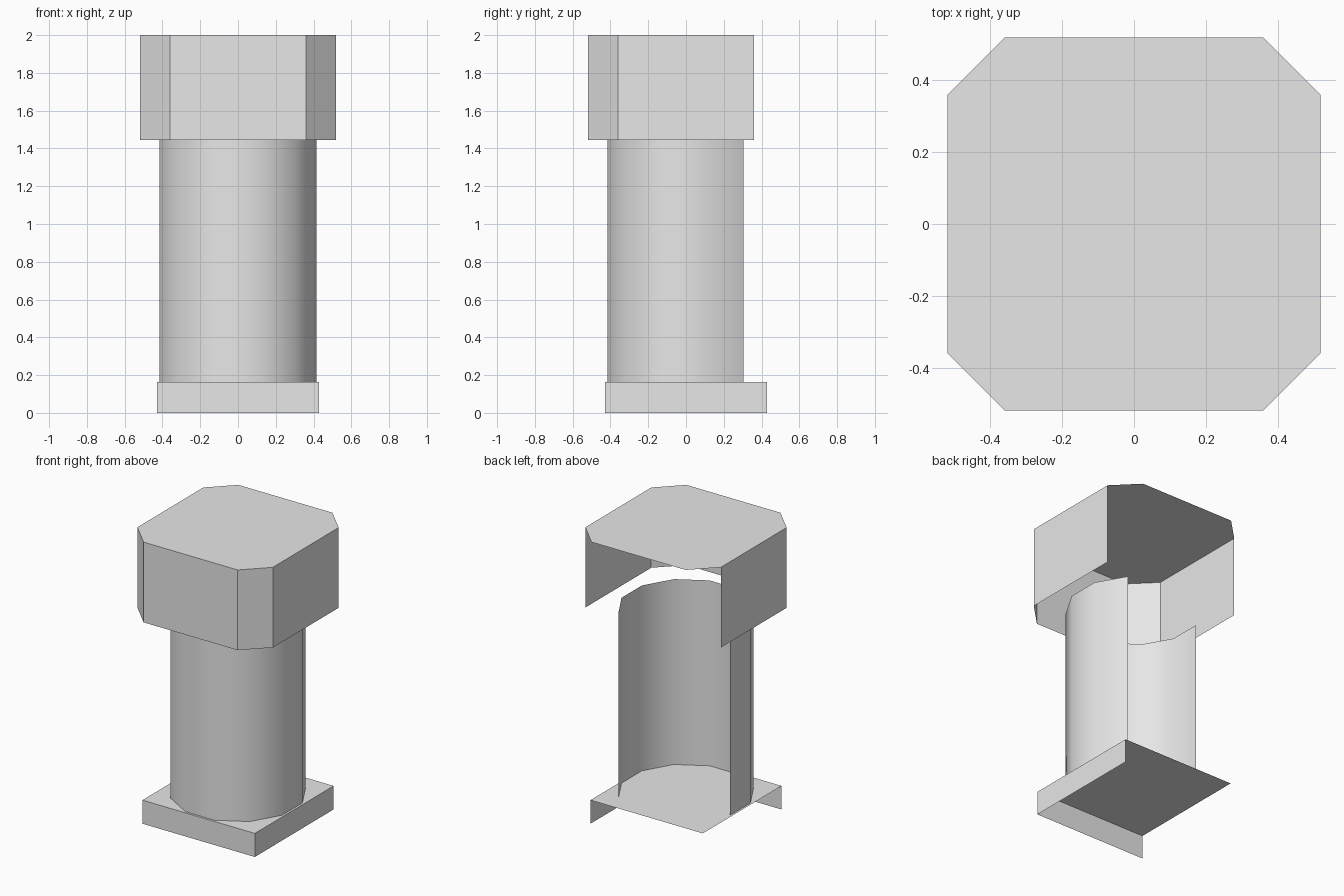
import bpy, bmesh, math

if "Cube" in bpy.data.objects:
    bpy.data.objects.remove(bpy.data.objects["Cube"])

grey = bpy.data.materials.new("light_grey")
grey.diffuse_color = (0.8, 0.8, 0.8, 1)
grey.use_nodes = True
grey.node_tree.nodes["Principled BSDF"].inputs["Base Color"].default_value = grey.diffuse_color


def open_part(name, outline, z0, z1, wall_count, cap=True, smooth=False):
    """Walls on the first edges of a counter-clockwise outline, with an optional top."""
    bm = bmesh.new()
    low = [bm.verts.new((x, y, z0)) for x, y in outline[:wall_count + 1]]
    high = [bm.verts.new((x, y, z1)) for x, y in outline]
    for i in range(wall_count):
        face = bm.faces.new((low[i], low[i + 1], high[i + 1], high[i]))
        face.smooth = smooth
    if cap:
        bm.faces.new(high)
    mesh = bpy.data.meshes.new(name)
    bm.to_mesh(mesh)
    bm.free()
    mesh.materials.append(grey)
    obj = bpy.data.objects.new(name, mesh)
    bpy.context.collection.objects.link(obj)
    return obj


# Square base: top, front and right walls only
b = 0.43
open_part("base_plate", [(-b, -b), (b, -b), (b, b), (-b, b)], 0.0, 0.163, 2)

# Twelve-sided shaft, open over four sides at the back
r = 0.43
arc = [(r * math.cos(math.radians(165 + 30 * i)),
        r * math.sin(math.radians(165 + 30 * i))) for i in range(9)]
open_part("shaft", arc, 0.163, 1.445, 8, cap=False, smooth=True)

# Chamfered head: top, left, front, right and the two front chamfers
w, c = 0.518, 0.36
octagon = [(-w, c), (-w, -c), (-c, -w), (c, -w), (w, -c), (w, c), (c, w), (-c, w)]
open_part("head", octagon, 1.445, 2.0, 5)
